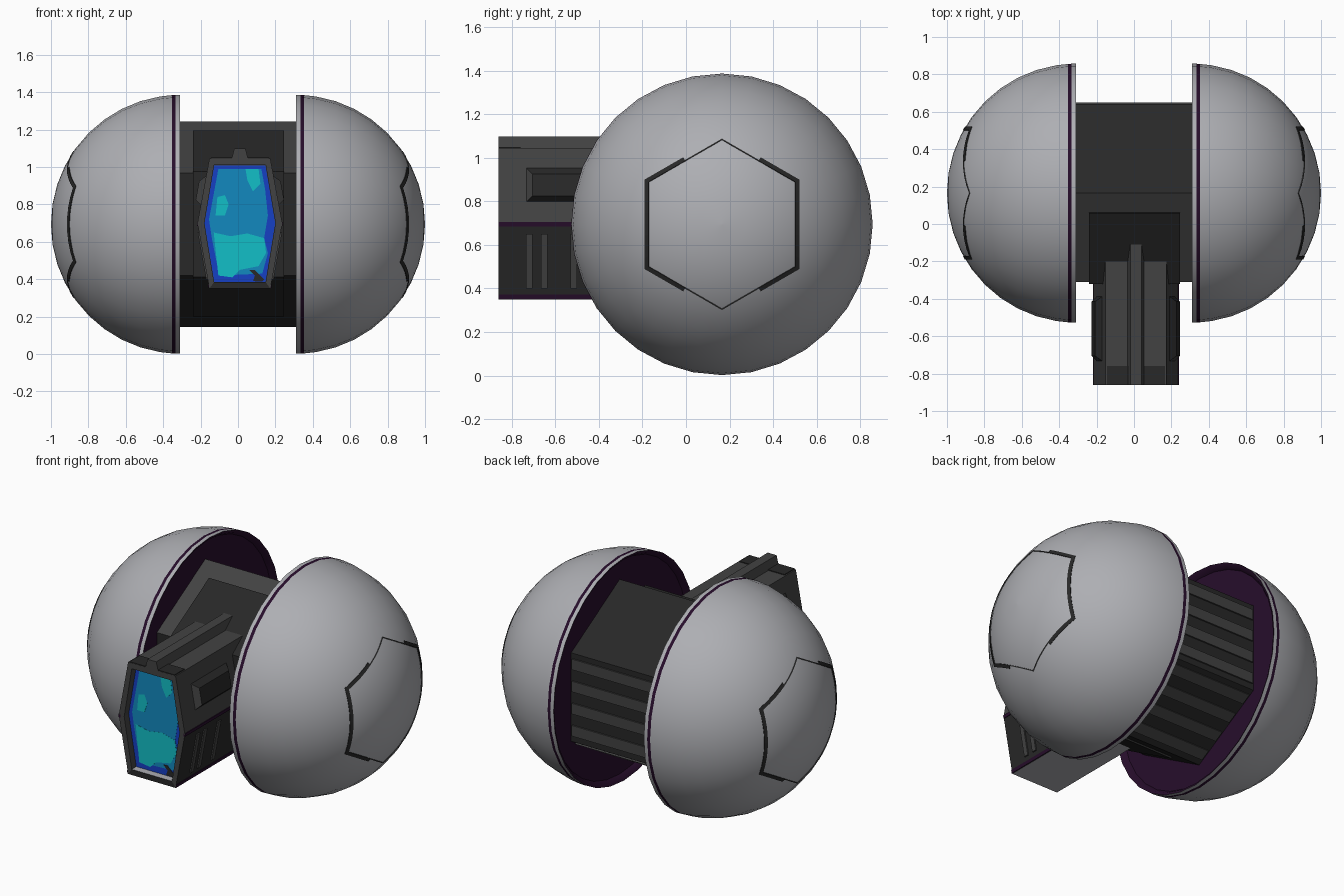
import bpy, bmesh, math
from mathutils import Vector

if "Cube" in bpy.data.objects:
    bpy.data.objects.remove(bpy.data.objects["Cube"])

CY, CZ, R, DX = 0.165, 0.694, 0.692, 0.308   # shared axis, dome radius and dome centre


def material(name, rgb):
    m = bpy.data.materials.new(name)
    m.diffuse_color = (*rgb, 1)
    m.use_nodes = True
    m.node_tree.nodes["Principled BSDF"].inputs["Base Color"].default_value = m.diffuse_color
    return m


SHELL = material("shell grey", (0.42, 0.425, 0.45))
DARK = material("charcoal", (0.021, 0.021, 0.021))
MID = material("gunmetal", (0.055, 0.055, 0.055))
PURPLE = material("deep purple", (0.02, 0.004, 0.024))
BLUE = material("screen blue", (0.008, 0.05, 0.55))
AZURE = material("screen azure", (0.006, 0.25, 0.52))
CYAN = material("screen cyan", (0.006, 0.52, 0.57))


def loft(name, loops, mats, rule=None, caps=True, smooth=False):
    """Bridge closed loops of points, cap the ends, colour faces by rule(centre, normal)."""
    bm = bmesh.new()
    rows = [[bm.verts.new(p) for p in loop] for loop in loops]
    n = len(rows[0])
    for a, b in zip(rows, rows[1:]):
        for i in range(n):
            j = (i + 1) % n
            bm.faces.new((a[i], a[j], b[j], b[i]))
    if caps:
        bm.faces.new(rows[0])
        bm.faces.new(rows[-1])
    bmesh.ops.recalc_face_normals(bm, faces=bm.faces)
    if rule:
        for f in bm.faces:
            f.material_index = rule(f.calc_center_median(), f.normal)
    me = bpy.data.meshes.new(name)
    bm.to_mesh(me)
    bm.free()
    for m in mats:
        me.materials.append(m)
    ob = bpy.data.objects.new(name, me)
    bpy.context.collection.objects.link(ob)
    if smooth:
        bpy.ops.object.select_all(action='DESELECT')
        ob.select_set(True)
        bpy.context.view_layer.objects.active = ob
        bpy.ops.object.shade_smooth_by_angle(angle=math.radians(35))
    return ob


def prism_x(name, yz, x0, x1, mats, rule=None):
    return loft(name, [[(x, y, z) for y, z in yz] for x in (x0, x1)], mats, rule)


def prism_y(name, xz, y0, y1, mats, rule=None):
    return loft(name, [[(x, y, z) for x, z in xz] for y in (y0, y1)], mats, rule)


def box(name, lo, hi, mat):
    return prism_y(name, [(lo[0], lo[2]), (hi[0], lo[2]), (hi[0], hi[2]), (lo[0], hi[2])],
                   lo[1], hi[1], [mat])


def ring(x, r, n=32):
    return [(x, CY + r * math.sin(2 * math.pi * i / n), CZ + r * math.cos(2 * math.pi * i / n))
            for i in range(n)]


def hexagon(r):
    return [(CY + r * math.cos(math.radians(90 + 60 * k)),
             CZ + r * math.sin(math.radians(90 + 60 * k))) for k in range(6)]


def on_dome(s, y, z, lift):
    v = Vector((math.sqrt(R * R - y * y - z * z), y, z)) * (1 + lift / R)
    return (s * (DX + v.x), CY + v.y, CZ + v.z)


# Two domes with recessed purple discs, purple rim line and hexagonal panel seam
for s, side in ((-1, "left"), (1, "right")):
    prof = [(0.34, 0.66), (0.318, 0.675), (0.31, R), (0.333, R), (0.352, R * 0.998)]
    prof += [(DX + R * math.sin(a), R * math.cos(a))
             for a in (math.radians(90 * k / 10) for k in range(1, 10))]
    prof += [(DX + R, 0.002)]

    def dome_colour(c, n):
        x, r = abs(c.x), math.hypot(c.y - CY, c.z - CZ)
        return 1 if r < 0.684 and x < 0.345 or 0.333 < x < 0.352 else 0
    loft(side + "_dome", [ring(s * x, r) for x, r in prof], [SHELL, PURPLE],
         dome_colour, smooth=True)
    corners = [Vector((y - CY, z - CZ)) for y, z in hexagon(0.388)]
    for k in range(6):
        a, b = corners[k], corners[(k + 1) % 6]
        for i in range(8):
            p, q = a.lerp(b, i / 8), a.lerp(b, (i + 1) / 8)
            wide = abs(p.x + q.x) / 2 > 0.165
            w = 1.055 if wide else 1.012
            quad = (p, q, q * w, p * w)
            loft(side + "_panel_seam", [[on_dome(s, v.x, v.y, h) for v in quad]
                                        for h in (-0.006, 0.002)], [DARK if wide else MID])

# Hexagonal core between the domes: front-upper slope lighter
prism_x("core", hexagon(0.55), -0.345, 0.345, [DARK, MID],
        lambda c, n: 1 if n.y < -0.3 and n.z > 0.3 else 0)

# Raised front plate wrapped over three front faces
h0, h1 = hexagon(0.545), hexagon(0.562)
outer = [Vector(h1[0]).lerp(Vector(h1[5]), 0), *map(Vector, h1)]
top_out, low_out = Vector(h1[0]), Vector(h1[3])
left_idx = (1, 2) if h1[1][0] < CY else (5, 4)
up, dn = left_idx
plate = [Vector(h0[0]).lerp(Vector(h0[up]), 0.22), top_out.lerp(Vector(h1[up]), 0.22),
         Vector(h1[up]), Vector(h1[dn]), Vector(h1[dn]).lerp(low_out, 0.75),
         Vector(h0[dn]).lerp(Vector(h0[3]), 0.75), Vector(h0[dn]), Vector(h0[up])]
prism_x("front_plate", [tuple(p) for p in plate], -0.24, 0.245, [DARK])

# Ribs along the back and the two underside faces
hx = [Vector(p) for p in hexagon(0.55)]
back = [(hx[5], hx[4]), (hx[4], hx[3])]
for a, b in back:
    d = (b - a).normalized()
    nrm = Vector((-d.y, d.x))
    if nrm.dot((a + b) / 2 - Vector((CY, CZ))) < 0:
        nrm = -nrm
    for i in range(4):
        p, q = a.lerp(b, 0.06 + 0.25 * i), a.lerp(b, 0.18 + 0.25 * i)
        pts = [p - nrm * 0.01, q - nrm * 0.01, q + nrm * 0.009, p + nrm * 0.009]
        prism_x("back_rib", [tuple(v) for v in pts], -0.33, 0.33, [MID])

# Eye barrel: tall hexagonal tube with open frame
BX = 0.01


def tall_hex(y, wt, wm, zt, zb, zm=0.70):
    pts = ((-wt, zt), (wt, zt), (wm, zm), (wt, zb), (-wt, zb), (-wm, zm))
    return [(BX + x, y, z) for x, z in pts]


def barrel_colour(c, n):
    if c.y < -0.80:                       # frame front and inside
        return 2 if n.z > 0.9 else (1 if c.z < 0.4 else 0)
    if n.z < -0.9:
        return 2                          # pale underside
    return 1 if c.z < 0.69 else 0


loft("eye_barrel", [tall_hex(0.05, 0.163, 0.227, 1.045, 0.35),
                    tall_hex(-0.86, 0.163, 0.227, 1.045, 0.35),
                    tall_hex(-0.86, 0.138, 0.19, 1.01, 0.385),
                    tall_hex(-0.815, 0.138, 0.19, 1.01, 0.385)],
     [MID, DARK, SHELL], barrel_colour)

# Screen: blue field with azure and cyan patches
def patch(name, xz, depth, mat):
    prism_y(name, [(BX + x, z) for x, z in xz], -0.816 - depth, -0.812, [mat])


patch("screen", [(-.137, 1.009), (.137, 1.009), (.189, .70), (.137, .386), (-.137, .386),
                 (-.189, .70)], 0.001, BLUE)
patch("screen_azure", [(-.115, .99), (.115, .99), (.135, .88), (.15, .74), (.13, .62), (.15, .54),
                       (.12, .43), (-.11, .42), (-.15, .62), (-.165, .72)], 0.002, AZURE)
patch("screen_lower_glow", [(-.14, .65), (-.05, .63), (.04, .645), (.13, .62), (.14, .54),
                            (.1, .47), (.0, .45), (-.04, .41), (-.115, .42)], 0.003, CYAN)
patch("screen_top_glow", [(.03, .99), (.1, .99), (.11, .91), (.07, .87), (.04, .93)], 0.003, CYAN)
patch("screen_side_glow", [(-.12, .84), (-.08, .85), (-.06, .80), (-.08, .74), (-.13, .74)],
      0.003, CYAN)
patch("screen_mark", [(.05, .45), (.08, .45), (.13, .40), (.12, .387), (.07, .39), (.08, .42)],
      0.004, DARK)

# Barrel top: ridge and dark front plate
prism_y("top_ridge", [(BX - .045, 1.04), (BX + .045, 1.04), (BX + .03, 1.098), (BX - .03, 1.098)],
        -0.86, -0.10, [MID])
box("top_front_plate", (BX - .155, -0.859, 1.04), (BX + .155, -0.76, 1.05), DARK)


# Barrel side details, mirrored
def side_x(z):
    return 0.227 - abs(z - 0.70) / 0.35 * 0.064


def side_panel(name, s, y0, y1, z0, z1, t, mats, bevel=0.0, rule=None):
    def loop(b, h):
        return [(BX + s * (side_x(z) + h), y, z) for y, z in
                ((y0 + b, z0 + b), (y1 - b, z0 + b), (y1 - b, z1 - b), (y0 + b, z1 - b))]
    loft(name, [loop(0, -0.01), loop(bevel, t)], mats, rule)


for s in (-1, 1):
    side_panel("side_pod", s, -0.74, -0.38, 0.79, 0.96, 0.032, [DARK, MID], 0.035,
               lambda c, n: 1 if n.y < -0.3 else 0)
    side_panel("side_stripe", s, -0.86, -0.30, 0.685, 0.705, 0.004, [PURPLE])
    side_panel("lower_stripe", s, -0.86, -0.30, 0.352, 0.372, 0.004, [PURPLE])
    for y in (-0.735, -0.665, -0.53):
        side_panel("side_rib", s, y, y + 0.03, 0.40, 0.65, 0.008, [MID])
